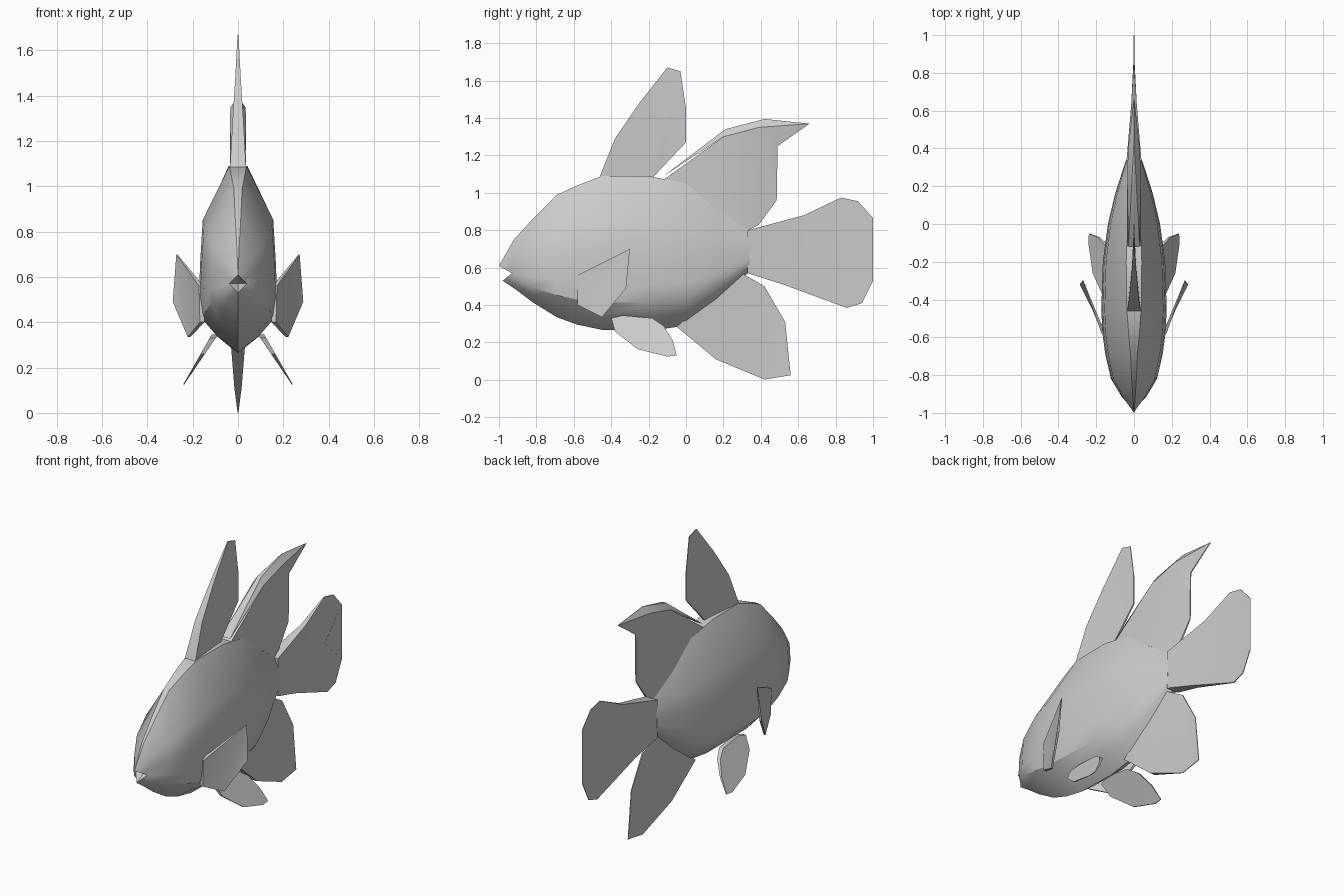
import bpy, bmesh, math
from mathutils import Vector

if "Cube" in bpy.data.objects:
    bpy.data.objects.remove(bpy.data.objects["Cube"])

mat = bpy.data.materials.new("pale grey")
mat.diffuse_color = (0.6, 0.6, 0.6, 1)
mat.use_nodes = True
mat.node_tree.nodes["Principled BSDF"].inputs["Base Color"].default_value = mat.diffuse_color


def finish(bm, name, angle):
    bmesh.ops.remove_doubles(bm, verts=bm.verts, dist=0.0005)
    bmesh.ops.recalc_face_normals(bm, faces=bm.faces)
    me = bpy.data.meshes.new(name)
    bm.to_mesh(me)
    bm.free()
    ob = bpy.data.objects.new(name, me)
    bpy.context.collection.objects.link(ob)
    me.materials.append(mat)
    bpy.ops.object.select_all(action='DESELECT')
    ob.select_set(True)
    bpy.context.view_layer.objects.active = ob
    bpy.ops.object.shade_smooth_by_angle(angle=math.radians(angle))
    return ob


def slab(name, left, right):
    """Close two matching outlines into a solid fin."""
    bm = bmesh.new()
    a = [bm.verts.new(p) for p in left]
    b = [bm.verts.new(p) for p in right]
    n = len(a)
    bm.faces.new(a)
    bm.faces.new(b[::-1])
    for i in range(n):
        j = (i + 1) % n
        bm.faces.new((a[i], b[i], b[j], a[j]))
    bmesh.ops.triangulate(bm, faces=[f for f in bm.faces if len(f.verts) > 4])
    return finish(bm, name, 25)


def median_fin(name, pts):
    """Upright fin on the centre line; points are y, z, half thickness."""
    slab(name, [(h, y, z) for y, z, h in pts], [(-h, y, z) for y, z, h in pts])


def paired_fin(name, pts):
    """Side fin built on both sides; points are x, y, z, inward thickness."""
    for side, s in (("right", 1), ("left", -1)):
        slab(side + "_" + name, [(s * x, y, z) for x, y, z, t in pts],
             [(s * (x - t), y, z) for x, y, z, t in pts])


# body: y, bottom z, top z, half width, relative width of the back ridge
stations = [(-0.92, 0.49, 0.75, 0.062, 0.1), (-0.82, 0.415, 0.86, 0.122, 0.1),
            (-0.69, 0.335, 0.99, 0.152, 0.12), (-0.58, 0.295, 1.04, 0.167, 0.17),
            (-0.45, 0.268, 1.09, 0.173, 0.22), (-0.2, 0.262, 1.09, 0.165, 0.25),
            (0.0, 0.29, 1.05, 0.138, 0.25), (0.16, 0.41, 0.93, 0.1, 0.25),
            (0.34, 0.58, 0.80, 0.042, 0.3)]
# half section: height fraction, width fraction
section = [(0, 0), (0.09, 0.55), (0.18, 0.92), (0.3, 1.0), (0.5, 0.96), (0.71, 0.9), (1, None)]

bm = bmesh.new()
rings = []
# mouth rim: lower lip, corner, upper lip
low, corner, up = Vector((0, -0.98, 0.53)), Vector((0.04, -0.93, 0.57)), Vector((0, -1, 0.61))
half = [low.lerp(corner, i / 3) for i in range(3)] + [corner.lerp(up, i / 3) for i in range(4)]
rings.append(half)
for y, zb, zt, w, ridge in stations:
    rings.append([Vector((w * (ridge if f is None else f), y, zb + t * (zt - zb)))
                  for t, f in section])
loops = []
for half in rings:
    full = half + [Vector((-p.x, p.y, p.z)) for p in reversed(half)]
    loops.append([bm.verts.new(p) for p in full])
n = len(loops[0])
for a, b in zip(loops, loops[1:]):
    for i in range(n):
        j = (i + 1) % n
        bm.faces.new((a[i], a[j], b[j], b[i]))
bm.faces.new(loops[-1])
throat = bm.verts.new((0, -0.9, 0.57))
for i in range(n):
    bm.faces.new((loops[0][i], loops[0][(i + 1) % n], throat))
finish(bm, "body", 32)

# tall front back fin
median_fin("front_dorsal_fin", [
    (-0.47, 1.06, 0.036), (-0.46, 1.09, 0.035), (-0.38, 1.29, 0.024), (-0.25, 1.48, 0.012),
    (-0.1, 1.67, 0.002), (-0.03, 1.65, 0.002), (0, 1.45, 0.002), (0, 1.27, 0.003),
    (-0.17, 1.09, 0.006), (-0.2, 1.06, 0.01)])

# swept rear back fin with thick folded top edge
median_fin("rear_dorsal_fin", [
    (-0.12, 1.07, 0.036), (0.2, 1.30, 0.036), (0.39, 1.35, 0.032), (0.66, 1.37, 0.002),
    (0.49, 1.25, 0.003), (0.485, 0.96, 0.003), (0.39, 0.83, 0.006), (0.33, 0.8, 0.015),
    (0.19, 0.9, 0.03)])
median_fin("rear_dorsal_crest", [
    (-0.12, 1.09, 0.03), (0.21, 1.34, 0.012), (0.42, 1.395, 0.001), (0.66, 1.37, 0.001),
    (0.39, 1.35, 0.032), (0.2, 1.30, 0.036)])

# forked tail
median_fin("tail_fin", [
    (0.33, 0.8, 0.04), (0.63, 0.88, 0.015), (0.83, 0.975, 0.003), (0.92, 0.955, 0.002),
    (1, 0.865, 0.002), (0.83, 0.69, 0.004), (1, 0.53, 0.002), (0.94, 0.41, 0.002),
    (0.86, 0.385, 0.003), (0.52, 0.51, 0.02), (0.33, 0.57, 0.04)])

# lower rear fin
median_fin("anal_fin", [
    (-0.05, 0.285, 0.03), (0.16, 0.11, 0.016), (0.42, 0.002, 0.002), (0.56, 0.025, 0.002),
    (0.53, 0.31, 0.002), (0.42, 0.5, 0.004), (0.3, 0.57, 0.02), (0.1, 0.42, 0.03)])

# belly fins splayed outward
belly = [(-0.4, 0.33), (-0.34, 0.345), (-0.18, 0.33), (-0.12, 0.29), (-0.07, 0.21),
         (-0.05, 0.13), (-0.1, 0.125), (-0.26, 0.165), (-0.38, 0.26)]
paired_fin("pelvic_fin", [(0.125 + (0.33 - z) * 0.57, y, z, 0.004 + max(0, z - 0.14) * 0.12)
                          for y, z in belly])

# side fins flaring backward
paired_fin("pectoral_fin", [
    (0.172, -0.58, 0.56, 0.02), (0.272, -0.3, 0.7, 0.004), (0.288, -0.32, 0.49, 0.016),
    (0.222, -0.45, 0.335, 0.012), (0.168, -0.58, 0.40, 0.02)])
